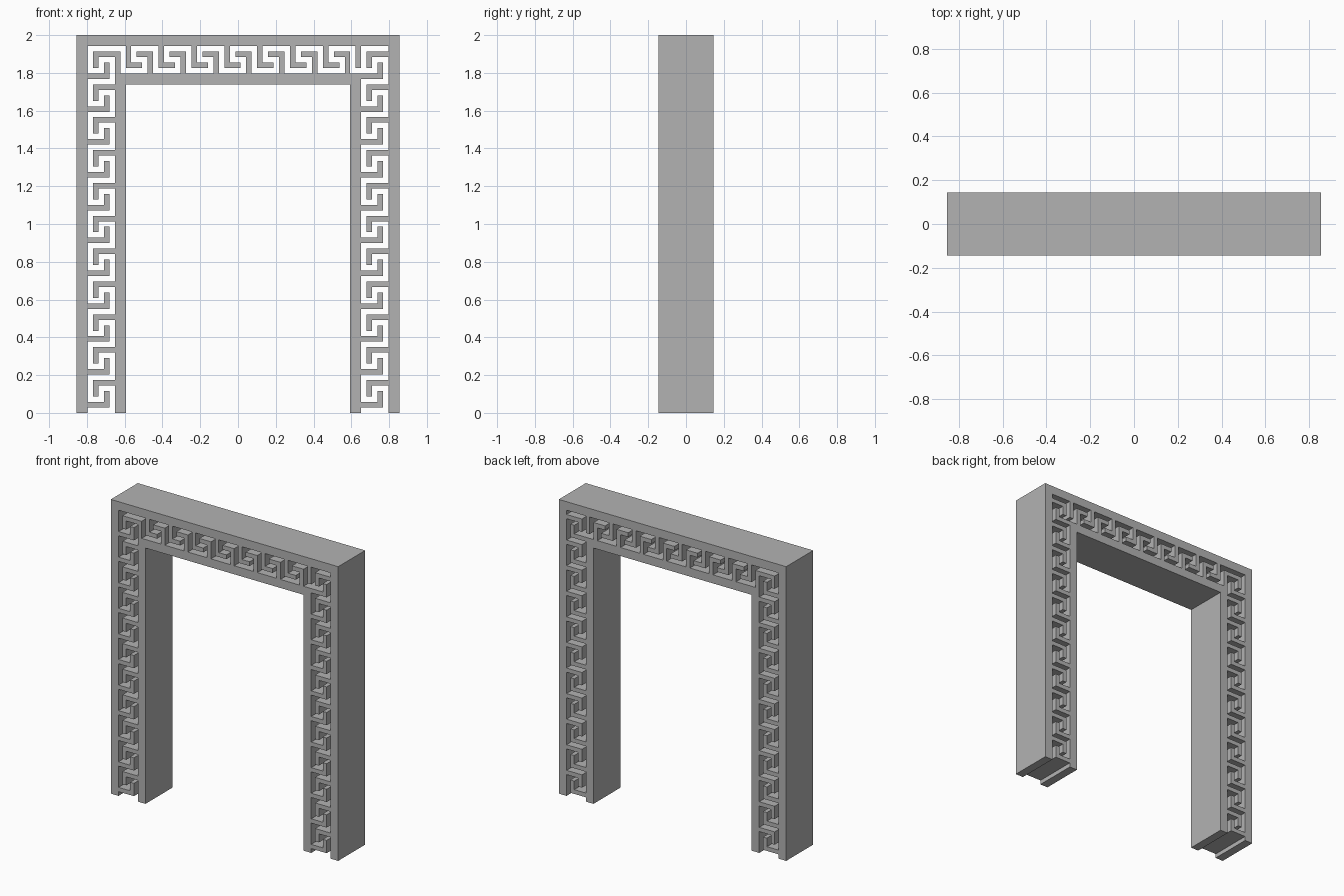
import bpy
import bmesh

cube = bpy.data.objects.get("Cube")
if cube:
    bpy.data.objects.remove(cube)

# Everything sits on a square module: 59 wide, 69 high, 10 deep
W, H, D = 59, 69, 10
U = 2 / H

stone = bpy.data.materials.new("grey stone")
stone.use_nodes = True
grey = (0.45, 0.45, 0.45, 1)
stone.diffuse_color = grey
stone.node_tree.nodes["Principled BSDF"].inputs["Base Color"].default_value = grey


def rect(cells, x, z, w, h):
    """Fill a rectangle of modules."""
    cells.update((i, k) for i in range(x, x + w) for k in range(z, z + h))


def build(name, cells):
    """Turn filled modules into one solid slab with clean flat faces."""
    bm = bmesh.new()
    corners = {}

    def corner(i, k):
        if (i, k) not in corners:
            corners[i, k] = bm.verts.new(((i - W / 2) * U, -D / 2 * U, k * U))
        return corners[i, k]

    for i, k in sorted(cells):
        bm.faces.new([corner(i, k), corner(i + 1, k), corner(i + 1, k + 1), corner(i, k + 1)])
    front = bm.faces[:]
    back = bmesh.ops.extrude_face_region(bm, geom=front, use_keep_orig=True)["geom"]
    bmesh.ops.translate(bm, vec=(0, D * U, 0),
                        verts=[v for v in back if isinstance(v, bmesh.types.BMVert)])
    bmesh.ops.recalc_face_normals(bm, faces=bm.faces[:])
    bmesh.ops.dissolve_limit(bm, angle_limit=0.01, verts=bm.verts[:], edges=bm.edges[:])
    mesh = bpy.data.meshes.new(name)
    bm.to_mesh(mesh)
    bm.free()
    mesh.materials.append(stone)
    obj = bpy.data.objects.new(name, mesh)
    bpy.context.collection.objects.link(obj)


outer, inner = set(), set()

# Plain borders: posts and beam on each side of the fret channel
rect(outer, 0, 0, 2, H)
rect(outer, W - 2, 0, 2, H)
rect(outer, 0, H - 2, W, 2)
rect(inner, 7, 0, 2, 62)
rect(inner, 50, 0, 2, 62)
rect(inner, 7, 60, 45, 2)

# Interlocking hooks up both legs
for x, left_side, right_side in ((2, outer, inner), (52, inner, outer)):
    for z in range(0, 66, 6):
        rect(left_side, x, z + 1, 4, 1)
        rect(left_side, x + 3, z + 2, 1, 2)
        rect(right_side, x + 1, z + 5, 4, 1)
        rect(right_side, x + 1, z + 3, 1, 2)

# The same hooks turned sideways along the beam
for x in range(9, 50, 6):
    rect(outer, x, 63, 1, 4)
    rect(outer, x + 1, 63, 2, 1)
    rect(inner, x + 4, 62, 1, 4)
    rect(inner, x + 2, 65, 2, 1)

# Corner teeth
rect(inner, 7, 62, 1, 4)
rect(outer, 51, 63, 1, 4)

build("outer_fret_frame", outer)
build("inner_fret_frame", inner)
